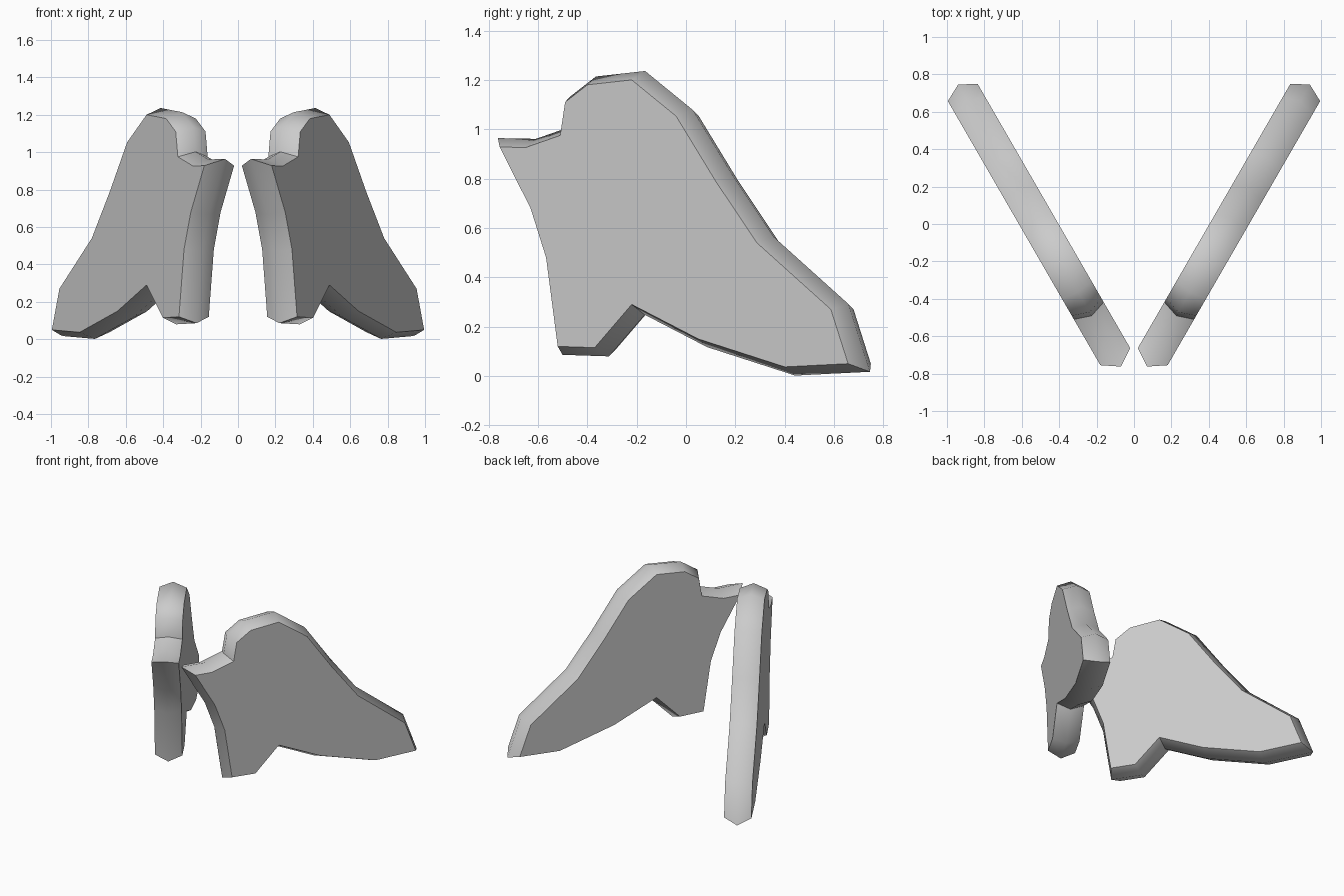
import bpy, bmesh, math
from mathutils import Vector

if "Cube" in bpy.data.objects:
    bpy.data.objects.remove(bpy.data.objects["Cube"])

# Side outline of a plate: (y, z) measured on its outer face, clockwise
OUTLINE = [(-0.755, 0.928), (-0.65, 0.926), (-0.51, 0.975), (-0.49, 1.11),
           (-0.40, 1.18), (-0.22, 1.20), (-0.04, 1.053), (0.12, 0.79),
           (0.287, 0.54), (0.587, 0.27), (0.657, 0.05), (0.40, 0.037),
           (0.05, 0.15), (-0.22, 0.29), (-0.37, 0.115), (-0.52, 0.12),
           (-0.567, 0.48), (-0.63, 0.68)]
RIDGE = 0.035        # how far the rim bulges at mid thickness
HALF = 0.092         # half thickness
ANG = math.radians(60)
ALONG = Vector((math.cos(ANG), math.sin(ANG), 0))
OUT = Vector((math.sin(ANG), -math.cos(ANG), 0))
ORIGIN = Vector((0.18, -0.755, 0))


def mitre(pts, i, d):
    """Offset corner i outward by d from both neighbouring edges."""
    p = pts[i]
    e1 = (p - pts[i - 1]).normalized()
    e2 = (pts[(i + 1) % len(pts)] - p).normalized()
    n1, n2 = Vector((-e1.y, e1.x)), Vector((-e2.y, e2.x))
    return p + (n1 + n2) * d / (1 + n1.dot(n2))


# Outline in the plate's own plane
flat = [Vector(((y - ORIGIN.y) / ALONG.y, z)) for y, z in OUTLINE]
rim = [mitre(flat, i, RIDGE) for i in range(len(flat))]

# Plate: outer face, bulged rim, inner face
bm = bmesh.new()
rings = []
for pts, depth in ((flat, 0), (rim, HALF), (flat, 2 * HALF)):
    rings.append([bm.verts.new(ORIGIN + ALONG * p.x - OUT * depth + Vector((0, 0, p.y)))
                  for p in pts])
n = len(flat)
for a, b in zip(rings, rings[1:]):
    for i in range(n):
        j = (i + 1) % n
        bm.faces.new((a[i], a[j], b[j], b[i]))
bm.faces.new(rings[0])
bm.faces.new(rings[-1][::-1])
bmesh.ops.recalc_face_normals(bm, faces=bm.faces)
mesh = bpy.data.meshes.new("side_plates")
bm.to_mesh(mesh)
bm.free()

plates = bpy.data.objects.new("side_plates", mesh)
bpy.context.collection.objects.link(plates)
bpy.context.view_layer.objects.active = plates
plates.select_set(True)
bpy.ops.object.shade_smooth_by_angle(angle=math.radians(50))

# Matching plate on the other side
mirror = plates.modifiers.new("mirror", 'MIRROR')
mirror.use_axis[0] = True
mirror.use_mirror_merge = False
